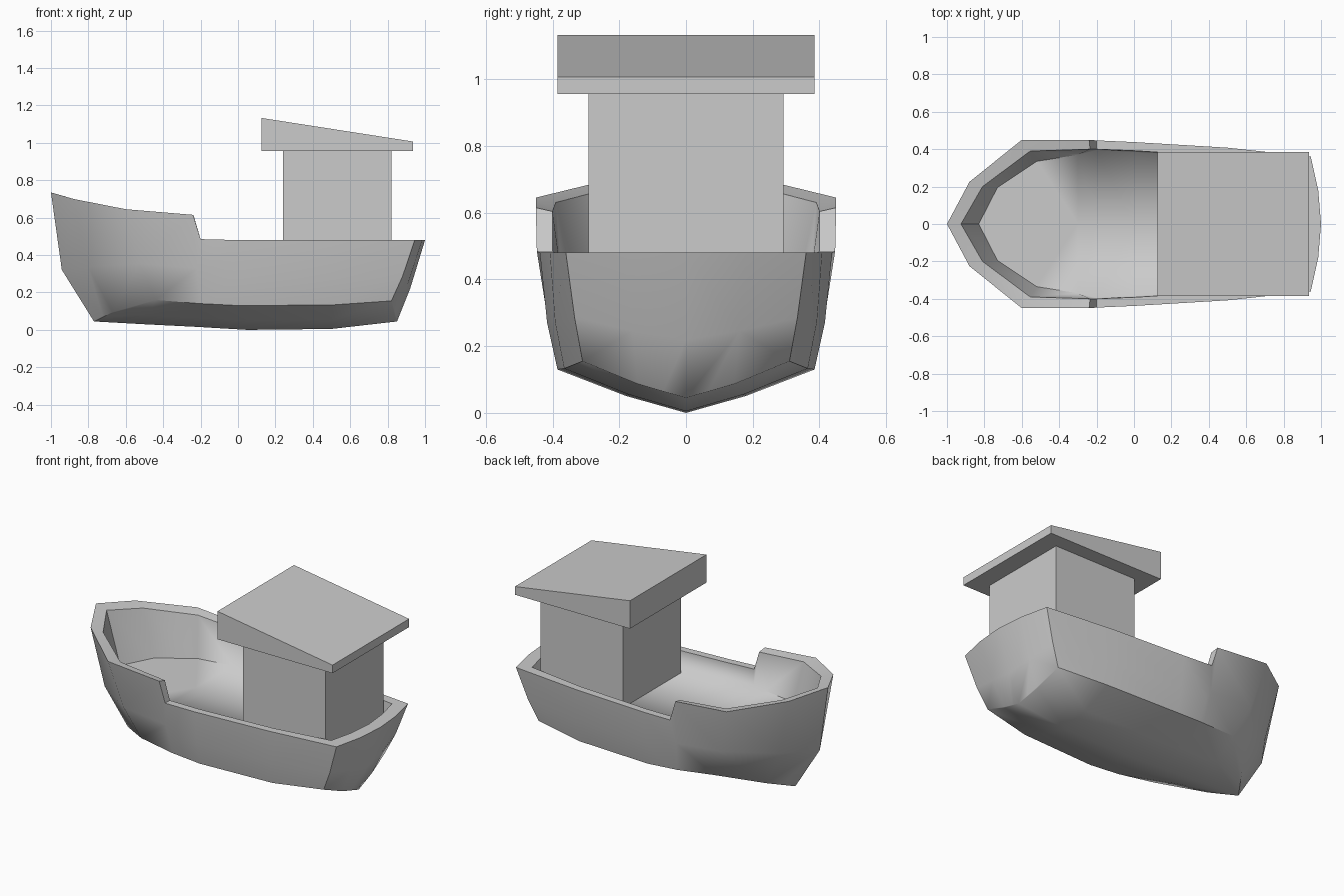
import bpy, bmesh
from math import radians
from mathutils import Vector

cube = bpy.data.objects.get("Cube")
if cube:
    bpy.data.objects.remove(cube, do_unlink=True)

# One plain grey for the whole boat
grey = bpy.data.materials.new("plain_grey")
grey.use_nodes = True
colour = (0.6, 0.6, 0.6, 1)
grey.diffuse_color = colour
grey.node_tree.nodes["Principled BSDF"].inputs["Base Color"].default_value = colour

DECK = 0.385          # deck height
SMOOTH_DECK_X = -0.45  # behind this the deck edge is shaded softly


def finish(bm, name):
    bmesh.ops.recalc_face_normals(bm, faces=bm.faces)
    mesh = bpy.data.meshes.new(name)
    bm.to_mesh(mesh)
    bm.free()
    mesh.materials.append(grey)
    obj = bpy.data.objects.new(name, mesh)
    bpy.context.collection.objects.link(obj)
    return obj


def box(name, x0, x1, half_width, bottom, top0, top1):
    """Side profile with a sloping top, extruded across the boat."""
    bm = bmesh.new()
    profile = [(x0, bottom), (x1, bottom), (x1, top1), (x0, top0)]
    face = bm.faces.new([bm.verts.new((x, -half_width, z)) for x, z in profile])
    side = bmesh.ops.extrude_face_region(bm, geom=[face])
    moved = [v for v in side["geom"] if isinstance(v, bmesh.types.BMVert)]
    bmesh.ops.translate(bm, verts=moved, vec=(0, 2 * half_width, 0))
    return finish(bm, name)


# Half stations from stem to stern:
# outer rim, chine, keel (x, z), side bulge, inner rim (x, y), deck edge (x, y)
stations = [
    ((-1, 0, .735), (-.77, 0, .045), (-.77, .045), .08, (-.925, 0), (-.83, 0)),
    ((-.88, .225, .7), (-.67, .15, .095), (-.77, .045), .05, (-.81, .2), (-.73, .195)),
    ((-.6, .45, .645), (-.44, .345, .16), (-.5, .03), .025, (-.555, .39), (-.52, .335)),
    ((-.24, .45, .615), (-.2, .375, .14), (-.2, .015), .01, (-.235, .4), (-.3, .37)),
    ((-.2, .447, .485), (-.17, .377, .139), (-.17, .013), .01, (-.2, .4), (-.2, .395)),
    ((0, .438, .48), (0, .385, .13), (.05, 0), .01, (0, .392), (0, .385)),
    ((.5, .408, .48), (.5, .365, .133), (.5, .005), .01, (.5, .36), (.5, .355)),
    ((.945, .36, .48), (.82, .31, .155), (.85, .045), .01, (.87, .305), (.84, .295)),
    ((.985, .18, .48), (.84, .145, .09), (.85, .045), .01, (.905, .16), (.87, .15)),
    ((1, 0, .48), (.85, 0, .045), (.85, .045), .01, (.92, 0), (.88, 0)),
]


def section(rim, chine, keel, bulge, inner, deck):
    rim, chine, keel = Vector(rim), Vector(chine), Vector((keel[0], 0, keel[1]))
    out = Vector((rim.x - chine.x, rim.y - chine.y, 0)).normalized()
    side = chine.lerp(rim, .4) + out * bulge
    bilge = keel.lerp(chine, .47) - Vector((0, 0, .01 if chine.y > .2 else 0))
    drop = .1 * max(0, rim.z - .5)
    return [keel, bilge, chine, side, rim, Vector((*inner, rim.z - drop)),
            Vector((*deck, DECK)), Vector((deck[0], 0, DECK))]


# Hull: bridge neighbouring stations, then mirror across the centreline
bm = bmesh.new()
half = [section(*s) for s in stations]
for sign in (1, -1):
    rows = [[bm.verts.new((p.x, p.y * sign, p.z)) for p in sec] for sec in half]
    for a, b in zip(rows, rows[1:]):
        for i in range(len(a) - 1):
            bm.faces.new((a[i], b[i], b[i + 1], a[i + 1]))
bmesh.ops.remove_doubles(bm, verts=bm.verts, dist=.0005)
bmesh.ops.dissolve_degenerate(bm, edges=bm.edges, dist=.0001)
bmesh.ops.recalc_face_normals(bm, faces=bm.faces)
for f in bm.faces:
    f.smooth = True
for e in bm.edges:
    on_deck = all(abs(v.co.z - DECK) < .001 for v in e.verts)
    soft = on_deck and all(SMOOTH_DECK_X < v.co.x < .8 for v in e.verts)
    e.smooth = soft or e.calc_face_angle(0) < radians(45)
finish(bm, "hull")

# Wheelhouse and its sloping roof
box("wheelhouse", .24, .82, .292, DECK - .005, .955, .955)
box("wheelhouse_roof", .125, .935, .385, .955, 1.133, 1.007)
